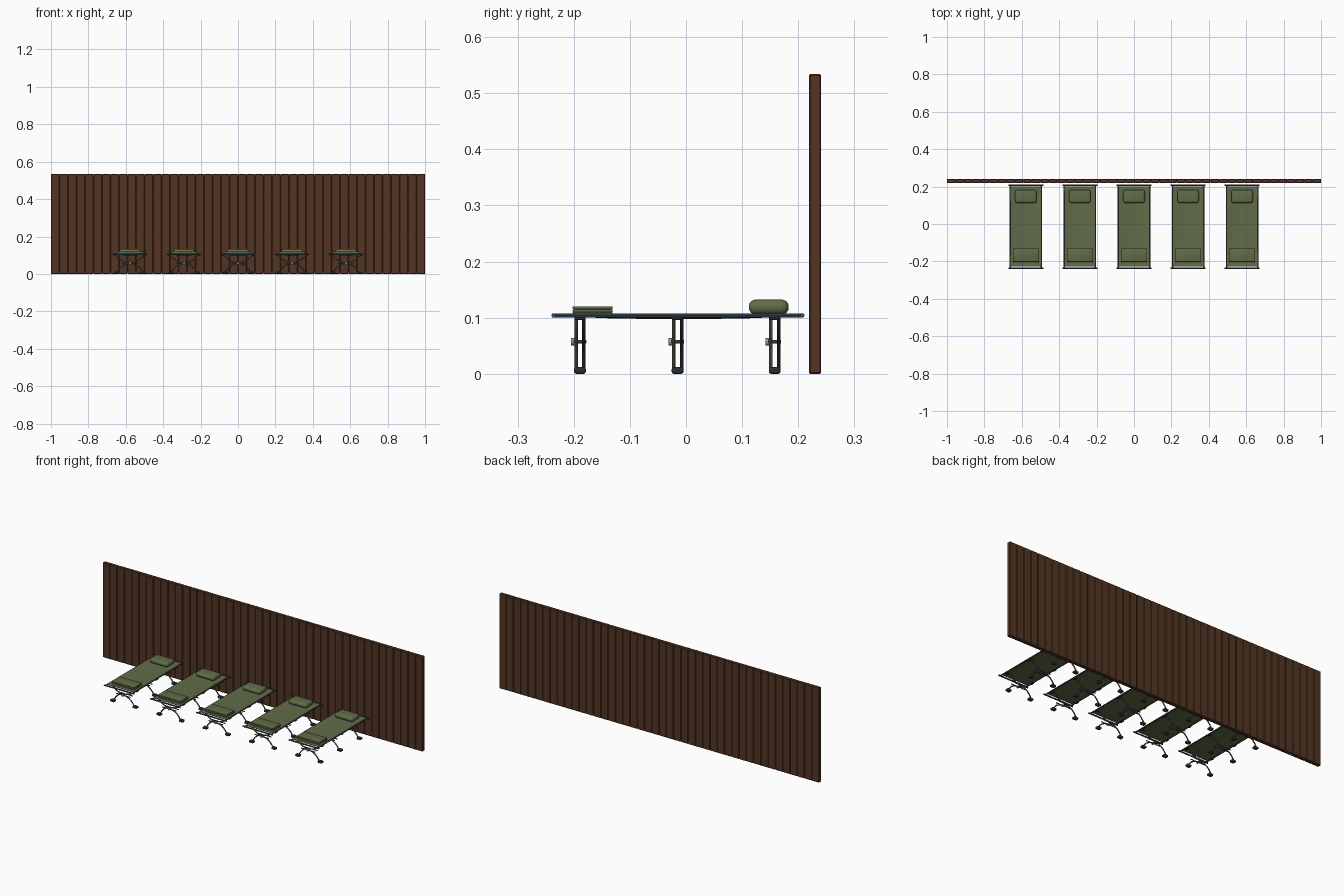
import bpy, bmesh, math
from mathutils import Matrix, Vector

if "Cube" in bpy.data.objects:
    bpy.data.objects.remove(bpy.data.objects["Cube"])


def material(name, r, g, b):
    lin = [((c / 255 + 0.055) / 1.055) ** 2.4 for c in (r, g, b)]
    m = bpy.data.materials.new(name)
    m.diffuse_color = (*lin, 1)
    m.use_nodes = True
    m.node_tree.nodes["Principled BSDF"].inputs["Base Color"].default_value = m.diffuse_color
    return m


WOOD = material("brown wood", 84, 53, 35)
OLIVE = material("olive canvas", 97, 108, 72)
RAIL = material("dark blue grey metal", 66, 76, 80)
STEEL = material("grey steel", 92, 95, 90)
BLACK = material("black rubber", 42, 44, 45)
TAN = material("tan knob", 165, 150, 120)

COTS = [-0.578, -0.289, 0.0, 0.289, 0.578]


def finish(name, bm, mat, angle=35):
    mesh = bpy.data.meshes.new(name)
    bmesh.ops.recalc_face_normals(bm, faces=bm.faces)
    bm.to_mesh(mesh)
    bm.free()
    mesh.materials.append(mat)
    ob = bpy.data.objects.new(name, mesh)
    bpy.context.collection.objects.link(ob)
    bpy.ops.object.select_all(action='DESELECT')
    ob.select_set(True)
    bpy.context.view_layer.objects.active = ob
    bpy.ops.object.shade_smooth_by_angle(angle=math.radians(angle))
    return ob


def add_box(bm, centre, size, bevel=0.0, segments=1):
    m = Matrix.Translation(centre) @ Matrix.Diagonal((*size, 1))
    verts = bmesh.ops.create_cube(bm, size=1, matrix=m)['verts']
    if bevel:
        edges = list({e for v in verts for e in v.link_edges})
        bmesh.ops.bevel(bm, geom=edges, offset=bevel, segments=segments,
                        profile=0.5, affect='EDGES')


def add_tube(bm, points, radius, sides=10):
    """Sweep a circle along a path, closed at both ends."""
    pts = [Vector(p) for p in points]
    rings = []
    for i, p in enumerate(pts):
        t = (pts[min(i + 1, len(pts) - 1)] - pts[max(i - 1, 0)]).normalized()
        ref = Vector((0, 1, 0)) if abs(t.y) < 0.9 else Vector((0, 0, 1))
        u = t.cross(ref).normalized()
        w = t.cross(u)
        rings.append([bm.verts.new(p + radius * (u * math.cos(a) + w * math.sin(a)))
                      for a in (2 * math.pi * k / sides for k in range(sides))])
    for a, b in zip(rings, rings[1:]):
        for k in range(sides):
            n = (k + 1) % sides
            bm.faces.new((a[k], a[n], b[n], b[k]))
    bm.faces.new(rings[0])
    bm.faces.new(rings[-1])


# plank wall
bm = bmesh.new()
COUNT = 44
pitch = 2 / COUNT
for i in range(COUNT):
    add_box(bm, (-1 + pitch * (i + 0.5), 0.23, 0.267), (pitch - 0.001, 0.021, 0.534), 0.002)
finish("plank_wall", bm, WOOD, 20)

parts = []

# sagging canvas sheet
bm = bmesh.new()
NX, NY = 12, 16
grid = {}
for side, lift in ((0, 0.0), (1, -0.0015)):
    for i in range(NX + 1):
        for j in range(NY + 1):
            u, v = 2 * i / NX - 1, 2 * j / NY - 1
            sag = 0.008 * (1 - u * u) * (1 - v ** 4)
            grid[side, i, j] = bm.verts.new((0.083 * u, -0.013 + 0.214 * v, 0.1075 - sag + lift))
    for i in range(NX):
        for j in range(NY):
            bm.faces.new([grid[side, a, b] for a, b in
                          ((i, j), (i + 1, j), (i + 1, j + 1), (i, j + 1))])
border = ([(i, 0) for i in range(NX)] + [(NX, j) for j in range(NY)] +
          [(i, NY) for i in range(NX, 0, -1)] + [(0, j) for j in range(NY, 0, -1)])
for a, b in zip(border, border[1:] + border[:1]):
    bm.faces.new((grid[0, a[0], a[1]], grid[0, b[0], b[1]],
                  grid[1, b[0], b[1]], grid[1, a[0], a[1]]))
parts.append(finish("canvas", bm, OLIVE))

# side rails and end bars
bm = bmesh.new()
for s in (-1, 1):
    add_tube(bm, [(s * 0.083, -0.236, 0.104), (s * 0.083, 0.208, 0.104)], 0.004)
for y in (-0.236, 0.207):
    add_tube(bm, [(-0.0935, y, 0.104), (0.0935, y, 0.104)], 0.004)
parts.append(finish("frame_rails", bm, RAIL))

# crossed, curved legs at three stations
S_CURVE = [(-0.068, 0.010), (-0.058, 0.026), (-0.044, 0.041), (-0.024, 0.052), (0, 0.057),
           (0.024, 0.063), (0.046, 0.074), (0.064, 0.088), (0.078, 0.102)]
legs, feet, knobs, braces = (bmesh.new() for _ in range(4))
for y in (-0.189, -0.015, 0.158):
    for s in (-1, 1):
        add_tube(legs, [(s * x, y + s * 0.007, z) for x, z in S_CURVE], 0.0033)
        # rounded foot pad and rail clamp
        add_box(feet, (s * 0.070, y, 0.006), (0.026, 0.021, 0.012), 0.004, 3)
        add_box(feet, (s * 0.080, y, 0.0985), (0.012, 0.020, 0.005), 0.001)
        # flat brace across the legs
        add_box(braces, (0, y + s * 0.0105, 0.057), (0.09, 0.002, 0.005))
    add_tube(legs, [(0, y - 0.011, 0.057), (0, y + 0.011, 0.057)], 0.003)
    add_tube(knobs, [(0, y - 0.016, 0.057), (0, y - 0.010, 0.057)], 0.0065, 12)
parts.append(finish("crossed_legs", legs, STEEL))
parts.append(finish("feet_and_clamps", feet, BLACK))
parts.append(finish("pivot_knobs", knobs, TAN))
parts.append(finish("leg_braces", braces, RAIL))

# folded blanket in three layers
bm = bmesh.new()
for k in range(3):
    add_box(bm, (0, -0.1665, 0.1075 + 0.005 * k), (0.14, 0.071, 0.005), 0.0015, 2)
parts.append(finish("folded_blanket", bm, OLIVE))

# rounded pillow
bm = bmesh.new()
add_box(bm, (0, 0.1475, 0.119), (0.115, 0.071, 0.027), 0.0125, 4)
parts.append(finish("pillow", bm, OLIVE))

# repeat the cot along the wall
for part in parts:
    base = part.name
    part.location.x = COTS[0]
    for n, x in enumerate(COTS[1:], 2):
        copy = part.copy()
        copy.name = f"{base}_{n}"
        copy.location.x = x
        bpy.context.collection.objects.link(copy)
